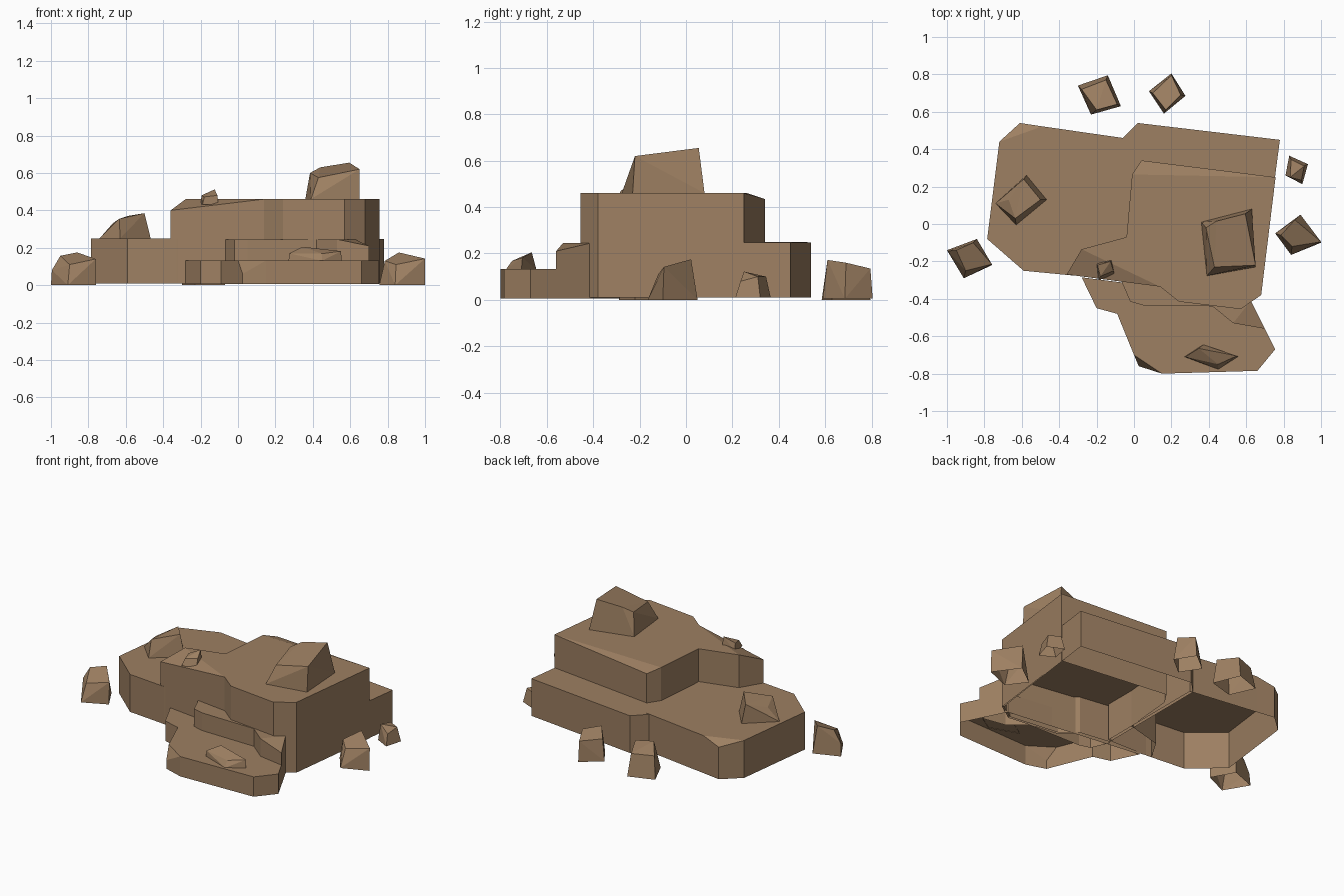
import bpy, bmesh

mat = bpy.data.materials.new("brown_stone")
mat.diffuse_color = (0.34, 0.215, 0.122, 1)


def finish(name, bm):
    me = bpy.data.meshes.new(name)
    bm.to_mesh(me)
    bm.free()
    me.materials.append(mat)
    ob = bpy.data.objects.new(name, me)
    bpy.context.collection.objects.link(ob)


def ledge(name, outline, z0, z1):
    """Open-bottomed slab, counter-clockwise outline; a third value drops that corner as a chamfer."""
    bm = bmesh.new()
    n = len(outline)
    low = [bm.verts.new((p[0], p[1], z0)) for p in outline]
    top = [bm.verts.new((p[0], p[1], p[2] if len(p) > 2 else z1)) for p in outline]
    for i in range(n):
        j = (i + 1) % n
        bm.faces.new((low[i], low[j], top[j], top[i]))
        if len(outline[i]) > 2:
            bm.faces.new((top[i - 1], top[i], top[j]))
    bm.faces.new([top[i] for i in range(n) if len(outline[i]) == 2])
    finish(name, bm)


def rock(name, base, z0, top):
    """Faceted rock: hull of a flat base and a tilted top, open underneath."""
    bm = bmesh.new()
    for x, y in base:
        bm.verts.new((x, y, z0))
    for p in top:
        bm.verts.new(p)
    bmesh.ops.convex_hull(bm, input=bm.verts[:])
    bm.normal_update()
    under = [f for f in bm.faces if f.normal.z < -0.95]
    bmesh.ops.delete(bm, geom=under, context='FACES')
    bmesh.ops.dissolve_limit(bm, angle_limit=0.12, verts=bm.verts[:], edges=bm.edges[:])
    finish(name, bm)


# Stepped ledges
ledge("left_ledge", [(-0.785, -0.08), (-0.59, -0.25), (-0.33, -0.275), (-0.04, -0.28), (-0.04, 0.457),
                     (-0.06, 0.46), (-0.49, 0.522), (-0.61, 0.54, 0.215), (-0.72, 0.44)], 0.01, 0.25)
ledge("back_ledge", [(-0.06, -0.29), (0.14, -0.32), (0.24, -0.40), (0.57, -0.44), (0.672, -0.375),
                     (0.78, 0.45), (0.02, 0.54), (-0.06, 0.46)], 0.01, 0.248)
ledge("upper_block", [(-0.36, -0.27, 0.40), (0.14, -0.335), (0.24, -0.415), (0.57, -0.455), (0.68, -0.38),
                      (0.757, 0.25), (0.04, 0.34, 0.435), (-0.01, 0.265), (-0.04, -0.07),
                      (-0.28, -0.135)], 0.01, 0.46)
ledge("front_middle_ledge", [(-0.07, -0.30), (-0.02, -0.415), (0.05, -0.435), (0.42, -0.44), (0.53, -0.53),
                             (0.70, -0.56, 0.21), (0.625, -0.41)], 0.01, 0.245)
ledge("front_low_ledge", [(-0.28, -0.285), (-0.20, -0.45), (-0.09, -0.48), (0.0, -0.70), (0.025, -0.76, 0.06),
                          (0.15, -0.80), (0.66, -0.785), (0.755, -0.67), (0.62, -0.40)], 0.005, 0.132)

# Rocks resting on the ledges
rock("top_boulder", [(0.36, 0.01), (0.63, 0.08), (0.65, -0.23), (0.39, -0.277)], 0.46,
     [(0.385, -0.02, 0.60), (0.44, 0.015, 0.63), (0.595, 0.055, 0.655), (0.65, -0.22, 0.62), (0.43, -0.23, 0.575)])
rock("left_ledge_rock", [(-0.74, 0.11), (-0.575, 0.26), (-0.467, 0.13), (-0.63, -0.005)], 0.25,
     [(-0.67, 0.13, 0.33), (-0.59, 0.24, 0.37), (-0.50, 0.13, 0.385), (-0.635, 0.03, 0.355)])
rock("corner_pebble", [(-0.20, -0.21), (-0.12, -0.19), (-0.105, -0.27), (-0.19, -0.30)], 0.43,
     [(-0.195, -0.22, 0.48), (-0.125, -0.20, 0.512), (-0.11, -0.25, 0.48), (-0.18, -0.28, 0.472)])
rock("front_ledge_rock", [(0.27, -0.71), (0.37, -0.645), (0.555, -0.71), (0.45, -0.777)], 0.13,
     [(0.275, -0.71, 0.17), (0.345, -0.665, 0.205), (0.55, -0.705, 0.182), (0.45, -0.75, 0.168)])

# Loose rocks on the ground
rock("ground_rock_left", [(-1, -0.14), (-0.84, -0.08), (-0.76, -0.22), (-0.91, -0.29)], 0.0,
     [(-0.995, -0.145, 0.08), (-0.95, -0.14, 0.157), (-0.86, -0.10, 0.175), (-0.76, -0.215, 0.14),
      (-0.90, -0.25, 0.11)])
rock("ground_rock_right", [(0.755, -0.05), (0.89, 0.05), (1, -0.10), (0.84, -0.165)], 0.0,
     [(0.785, -0.06, 0.13), (0.86, 0.022, 0.175), (1, -0.095, 0.142), (0.845, -0.12, 0.11)])
rock("ground_rock_small", [(0.83, 0.365), (0.93, 0.32), (0.90, 0.213), (0.81, 0.26)], 0.01,
     [(0.84, 0.345, 0.10), (0.91, 0.31, 0.10), (0.895, 0.235, 0.08), (0.835, 0.25, 0.122)])
rock("ground_rock_back_left", [(-0.30, 0.74), (-0.14, 0.795), (-0.07, 0.63), (-0.23, 0.585)], 0.0,
     [(-0.28, 0.72, 0.14), (-0.15, 0.77, 0.14), (-0.09, 0.64, 0.16), (-0.20, 0.61, 0.172)])
rock("ground_rock_back_right", [(0.08, 0.71), (0.20, 0.805), (0.275, 0.685), (0.16, 0.59)], 0.005,
     [(0.10, 0.70, 0.14), (0.20, 0.795, 0.135), (0.25, 0.69, 0.16), (0.17, 0.61, 0.172)])
